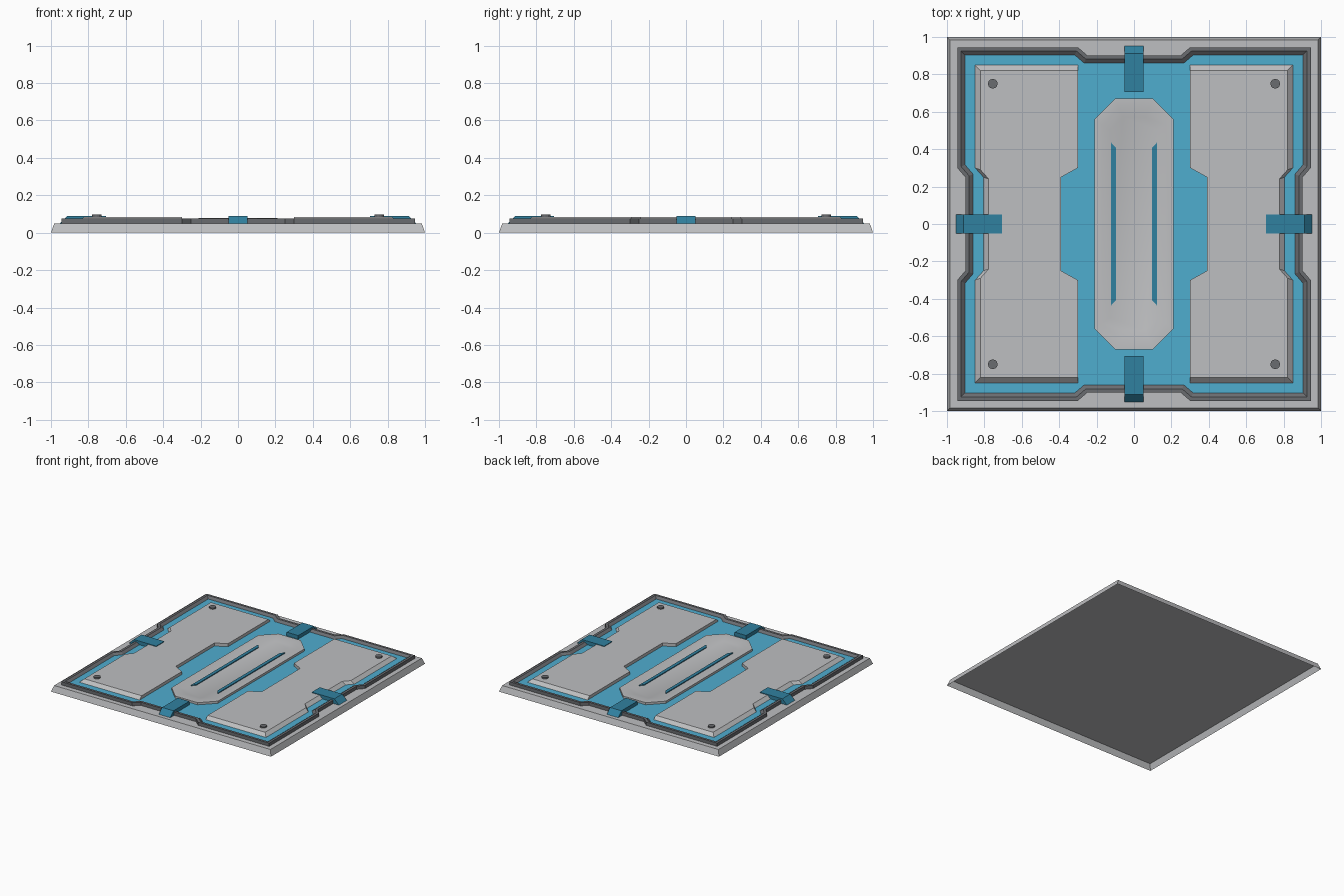
import bpy, bmesh, math

if "Cube" in bpy.data.objects:
    bpy.data.objects.remove(bpy.data.objects["Cube"])


def mat(name, *rgb):
    m = bpy.data.materials.new(name)
    lin = [((c / 255 + 0.055) / 1.055) ** 2.4 for c in rgb]
    m.diffuse_color = (*lin, 1)
    m.use_nodes = True
    m.node_tree.nodes["Principled BSDF"].inputs["Base Color"].default_value = m.diffuse_color
    return m


LIGHT = mat("light grey", 190, 191, 193)
DARK = mat("dark grey", 106, 108, 112)
BLUE = mat("bright blue", 79, 173, 207)
DEEP = mat("deep blue", 48, 129, 160)


def loft(name, rings, mats, cap=True, cap_mat=0, bottom=True):
    """Skin a stack of (counter-clockwise outline, z) rings."""
    bm = bmesh.new()
    loops = [[bm.verts.new((x, y, z)) for x, y in pts] for pts, z in rings]
    for a, b in zip(loops, loops[1:]):
        n = len(a)
        for i in range(n):
            j = (i + 1) % n
            bm.faces.new((a[i], a[j], b[j], b[i]))
    if cap:
        bm.faces.new(loops[-1]).material_index = cap_mat
    if bottom:
        bm.faces.new(loops[0][::-1])
    me = bpy.data.meshes.new(name)
    bm.to_mesh(me)
    bm.free()
    for m in mats:
        me.materials.append(m)
    ob = bpy.data.objects.new(name, me)
    bpy.context.collection.objects.link(ob)
    return ob


def turn(pts, k):
    """Rotate an outline by k quarter turns."""
    for _ in range(k):
        pts = [(-y, x) for x, y in pts]
    return pts


def square(h):
    return [(-h, -h), (h, -h), (h, h), (-h, h)]


def notched(h, s):
    """Square outline with a shallow notch in the middle of each side."""
    side = [(-h, -h), (-.30 + s, -h), (-.25 + s, -h + .043),
            (.25 - s, -h + .043), (.30 - s, -h)]
    return [p for k in range(4) for p in turn(side, k)]


def octagon(hx, hy, c):
    return [(-hx + c, -hy), (hx - c, -hy), (hx, -hy + c), (hx, hy - c),
            (hx - c, hy), (-hx + c, hy), (-hx, hy - c), (-hx, -hy + c)]


# Base plate: open underneath, sides leaning in
loft("base_plate", [(square(1), 0), (square(.983), .048)], [LIGHT], bottom=False)

# Raised dark frame with the blue floor inside it
loft("frame_and_floor", [(notched(.945, 0), .049), (notched(.945, 0), .076),
                         (notched(.925, -.008), .076), (notched(.903, -.016), .06)],
     [DARK, BLUE], cap_mat=1)


# Side panels: bevelled outside edges, upright inner edges
def panel(b):
    return [(.30, -.85 + b), (.85 - b, -.85 + b), (.85 - b, -.30 + b / 3),
            (.805 - b, -.25 + b / 3), (.805 - b, .25 - b / 3), (.85 - b, .30 - b / 3),
            (.85 - b, .85 - b), (.30, .85 - b), (.30, .30), (.39, .25),
            (.39, -.25), (.30, -.30)]


for k, side in ((0, "right"), (2, "left")):
    loft(side + "_panel", [(turn(panel(0), k), .059), (turn(panel(.028), k), .085)], [LIGHT])

# Centre plate with a shallow dished recess
plate = loft("centre_plate", [(octagon(.21, .67, .108), .059), (octagon(.21, .67, .108), .078),
                              (octagon(.17, .62, .09), .078), (octagon(.13, .57, .07), .066)],
             [LIGHT])
bpy.context.view_layer.objects.active = plate
plate.select_set(True)
bpy.ops.object.shade_smooth_by_angle(angle=math.radians(30))

# Two slim strips in the recess
strip = [(.095, -.405), (.122, -.435), (.122, .435), (.095, .405)]
for k, side in ((0, "right"), (2, "left")):
    loft(side + "_strip", [(turn(strip, k), .065), (turn(strip, k), .073)], [DEEP])

# Four clips over the frame, sloping down at the outer end
for k, side in enumerate(("right", "back", "left", "front")):
    low = [(.707, -.052), (.953, -.052), (.953, .052), (.707, .052)]
    high = [(.707, -.052), (.912, -.052), (.912, .052), (.707, .052)]
    loft(side + "_clip", [(turn(low, k), .049), (turn(high, k), .09)], [DEEP])

# Corner bolts
for x in (-.755, .755):
    for y in (-.75, .75):
        ring = [(x + .026 * math.cos(a * math.pi / 6), y + .026 * math.sin(a * math.pi / 6))
                for a in range(12)]
        loft("corner_bolt", [(ring, .084), (ring, .096)], [DARK])
